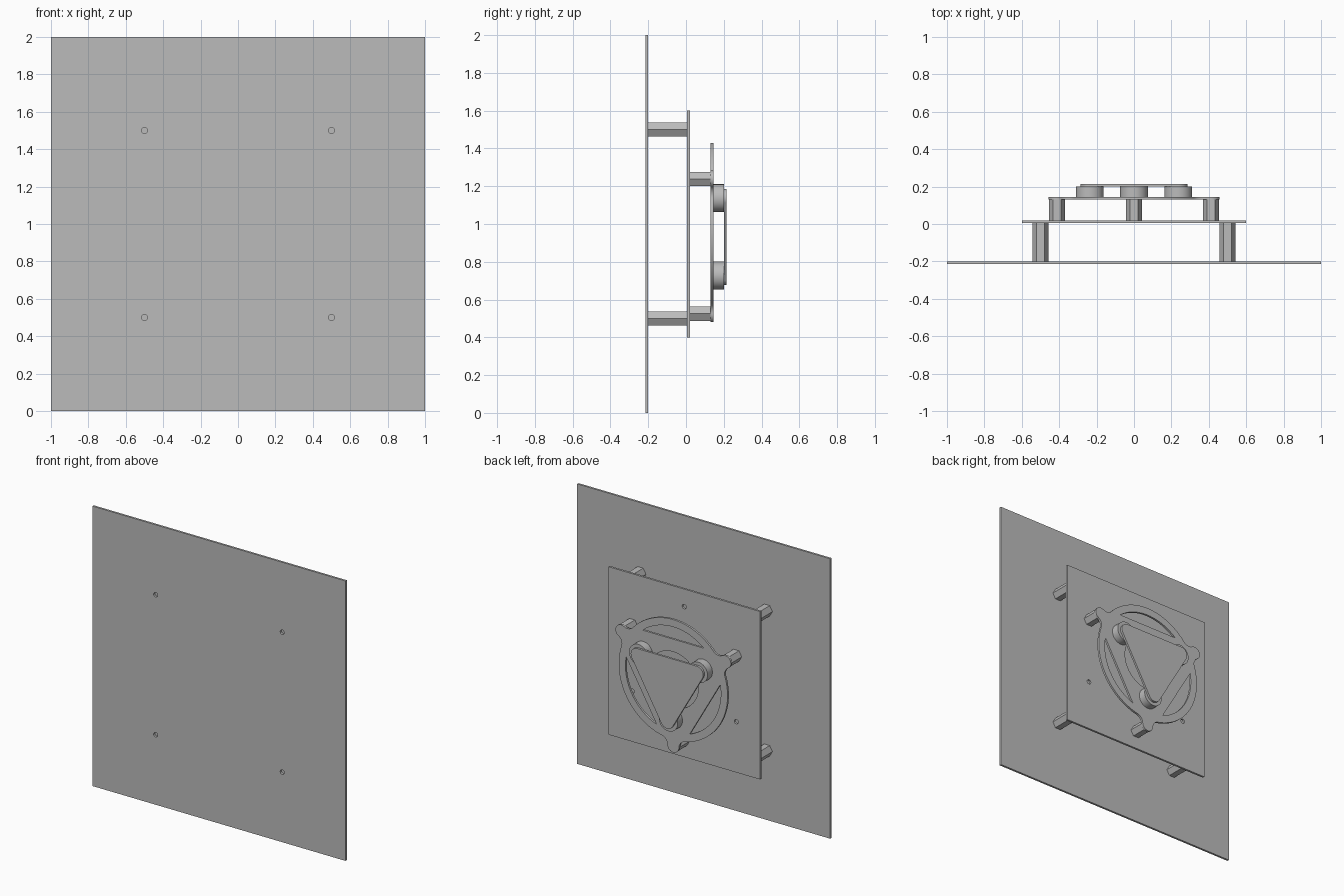
import bpy, bmesh
from math import radians, cos, sin, acos, degrees, pi

cube = bpy.data.objects.get("Cube")
if cube:
    bpy.data.objects.remove(cube)

grey = bpy.data.materials.new("plain_grey")
grey.use_nodes = True
colour = (0.5, 0.5, 0.5, 1)
grey.diffuse_color = colour
grey.node_tree.nodes["Principled BSDF"].inputs["Base Color"].default_value = colour

MID = 1.0  # height of the shared centre axis


def arc(cx, cz, r, start, end, steps):
    """Points along an arc, angles in degrees."""
    angles = [radians(start + (end - start) * i / steps) for i in range(steps + 1)]
    return [(cx + r * cos(a), cz + r * sin(a)) for a in angles]


def circle(cx, cz, r, sides):
    return arc(cx, cz, r, 0, 360, sides)[:-1]


def polar(r, angle):
    return r * cos(radians(angle)), r * sin(radians(angle))


def turned(points, angle):
    c, s = cos(radians(angle)), sin(radians(angle))
    return [(x * c - z * s, x * s + z * c) for x, z in points]


def slab(name, outlines, y0, y1, x=0, z=MID):
    """Extrude filled outlines (first outer, others holes) from y0 to y1."""
    curve = bpy.data.curves.new(name, "CURVE")
    curve.dimensions = "2D"
    curve.fill_mode = "BOTH"
    curve.extrude = (y1 - y0) / 2
    for points in outlines:
        spline = curve.splines.new("POLY")
        spline.points.add(len(points) - 1)
        for p, (px, pz) in zip(spline.points, points):
            p.co = (px, pz, 0, 1)
        spline.use_cyclic_u = True
    temp = bpy.data.objects.new(name + "_outline", curve)
    mesh = bpy.data.meshes.new_from_object(temp)
    bpy.data.objects.remove(temp)
    bm = bmesh.new()
    bm.from_mesh(mesh)
    bmesh.ops.remove_doubles(bm, verts=bm.verts, dist=0.0001)
    bmesh.ops.recalc_face_normals(bm, faces=bm.faces)
    bm.to_mesh(mesh)
    bm.free()
    mesh.materials.clear()
    mesh.materials.append(grey)
    obj = bpy.data.objects.new(name, mesh)
    bpy.context.collection.objects.link(obj)
    obj.rotation_euler.x = pi / 2
    obj.location = (x, (y0 + y1) / 2, z)
    bpy.ops.object.select_all(action="DESELECT")
    bpy.context.view_layer.objects.active = obj
    obj.select_set(True)
    bpy.ops.object.shade_smooth_by_angle(angle=radians(30))
    return obj


def square(h):
    return [(-h, -h), (h, -h), (h, h), (-h, h)]


POST = 0.475              # radius of the small standoff circle
PAD = 0.273               # radius of the pad circle
ARMS = (30, 150, 270)     # directions of tabs, standoffs and pads
GAPS = (90, 210, 330)     # directions between them
HOLE = 0.016
corners = square(0.5)
hexagon = circle(0, 0, 0.0433, 6)

# Large front plate with four screw holes, and its hexagonal standoffs
slab("front_plate", [square(1)] + [circle(x, z, HOLE, 24) for x, z in corners],
     -0.215, -0.2)
for i, (x, z) in enumerate(corners):
    slab(f"long_standoff_{i + 1}", [hexagon], -0.2, 0.005, x, MID + z)

# Middle plate with three free holes
slab("middle_plate",
     [square(0.6)] + [circle(*polar(POST, a), HOLE, 24) for a in GAPS], 0.005, 0.02)

# Ring bracket: filleted tabs, three segment slots, round centre hole
ring, tip, flare = 0.43, 0.045, 0.056
fx, fz = polar(ring + flare, 12)
tab = (arc(fx, -fz, flare, 168, 90, 8) + arc(POST, 0, tip, -90, 90, 16)
       + arc(fx, fz, flare, 270, 192, 8) + arc(0, 0, ring, 14, 106, 32))
rim = [p for a in ARMS for p in turned(tab, a)]
half = degrees(acos(0.29 / 0.377))
slots = [arc(0, 0, 0.377, a - half, a + half, 24) for a in GAPS]
slab("ring_bracket", [rim, circle(0, 0, 0.2, 64)] + slots, 0.13, 0.145)

# Short standoffs behind the tabs and round pads on the ring bracket
for i, a in enumerate(ARMS):
    x, z = polar(POST, a)
    slab(f"short_standoff_{i + 1}", [hexagon], 0.02, 0.13, x, MID + z)
    x, z = polar(PAD, a)
    slab(f"round_pad_{i + 1}", [circle(0, 0, 0.074, 48)], 0.145, 0.2, x, MID + z)

# Rounded triangular rear plate
triangle = [p for a in ARMS for p in arc(*polar(PAD, a), 0.05, a - 60, a + 60, 16)]
slab("triangle_plate", [triangle], 0.2, 0.215)
